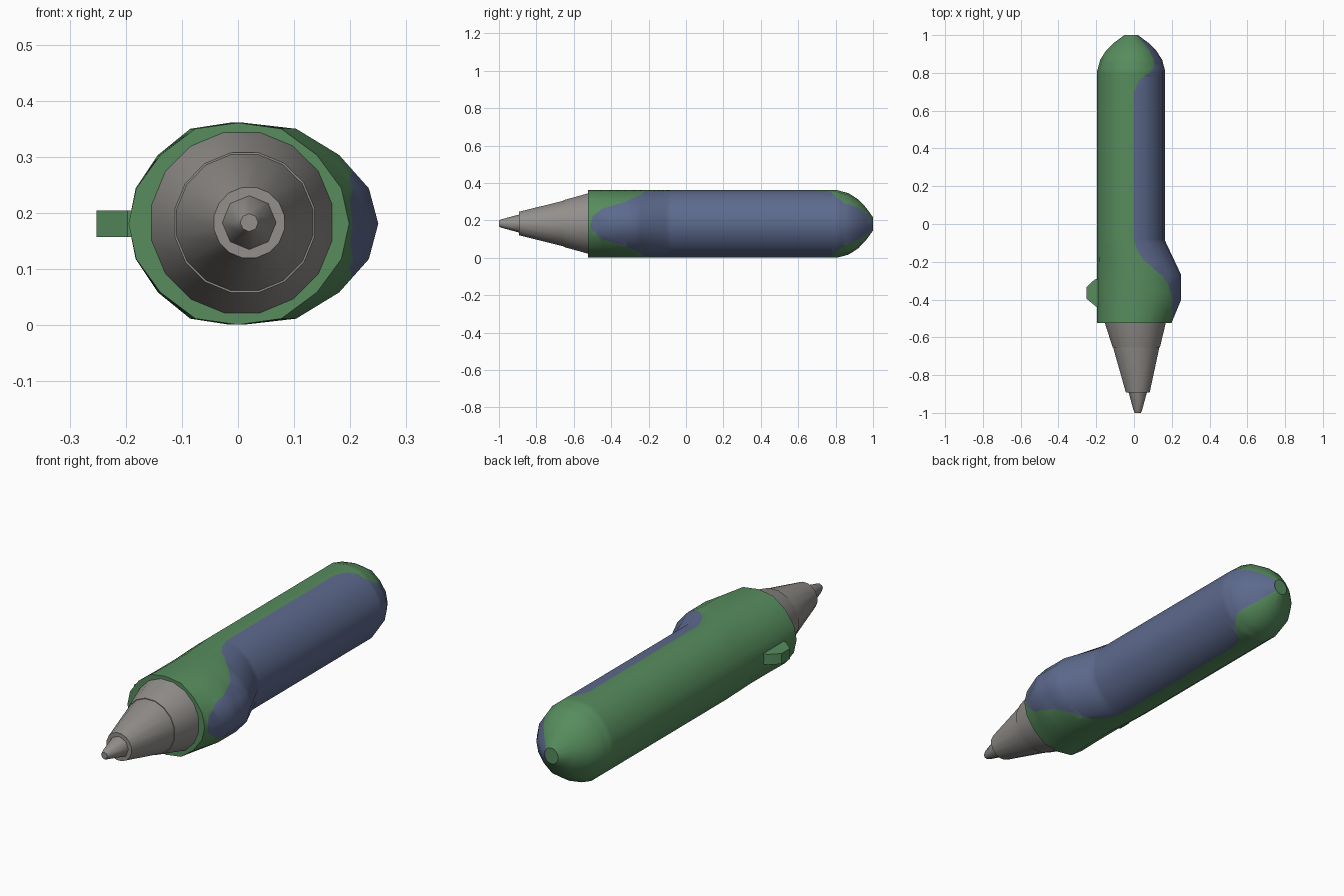
import bpy, bmesh, math

if "Cube" in bpy.data.objects:
    bpy.data.objects.remove(bpy.data.objects["Cube"])

CZ = 0.181  # height of the long axis


def material(name, rgb):
    m = bpy.data.materials.new(name)
    m.diffuse_color = (*rgb, 1)
    m.use_nodes = True
    m.node_tree.nodes["Principled BSDF"].inputs["Base Color"].default_value = m.diffuse_color
    return m


GREEN = material("green", (0.095, 0.265, 0.11))
BLUE = material("slate_blue", (0.11, 0.145, 0.27))
GREY = material("warm_grey", (0.29, 0.275, 0.26))


def finish(name, bm, mats, angle=35):
    bmesh.ops.recalc_face_normals(bm, faces=bm.faces[:])
    me = bpy.data.meshes.new(name)
    bm.to_mesh(me)
    bm.free()
    for m in mats:
        me.materials.append(m)
    me.shade_smooth()
    me.set_sharp_from_angle(angle=math.radians(angle))
    ob = bpy.data.objects.new(name, me)
    bpy.context.collection.objects.link(ob)
    return ob


def loft(bm, rings):
    """Skin closed rings of points and cap both ends."""
    vs = [[bm.verts.new(p) for p in r] for r in rings]
    n = len(vs[0])
    for a, b in zip(vs, vs[1:]):
        for i in range(n):
            bm.faces.new((a[i], a[(i + 1) % n], b[(i + 1) % n], b[i]))
    bm.faces.new(vs[0])
    bm.faces.new(vs[-1])
    return vs


def lerp(table, y):
    for (a, u), (b, v) in zip(table, table[1:]):
        if y <= b:
            return u + (v - u) * max(0, y - a) / (b - a)
    return table[-1][1]


# Body: 16-sided sections, finger bulge on the right, domed rear end
QUARTER = [(1, 0), (.93, .35), (.71, .68), (.39, .94), (0, 1)]
RIGHT = [(-.525, .198), (-.4, .25), (-.27, .25), (-.09, .165), (1, .165)]
MIDDLE = [(-.525, 0), (-.4, .01), (-.27, .01), (-.09, -.015), (1, -.015)]
DOME = [(-.525, 1), (.81, 1), (.87, .91), (.92, .73), (.96, .5), (1, .2)]
# Edge of the blue grip, in section sides counted from the right-hand point
GRIP = [(-.525, -.5), (-.51, 0), (-.5, .6), (-.45, 1.3), (-.4, 1.55),
        (-.32, 1.95), (-.27, 2.45), (-.19, 3.4), (-.14, 3.65), (-.08, 3.77),
        (.7, 3.77), (.76, 3.45), (.8, 2.5), (.85, 1.9), (.9, 1.9), (1, 2.03)]


def section(y):
    c, k = lerp(MIDDLE, y), lerp(DOME, y)
    pts = []
    for i in range(16):
        t = min(i, 16 - i)
        u, v = QUARTER[t] if t <= 4 else QUARTER[8 - t]
        rx = lerp(RIGHT, y) - c if t < 4 else -(c + .195)
        pts.append((c + u * rx * k, y, CZ + (v if i <= 8 else -v) * .18 * k))
    return pts


ys = {p[0] for tab in (RIGHT, DOME, GRIP) for p in tab}
ys |= {-.24, -.215, -.165, -.11, -.36, -.48, .73, .78, .825}
ys = sorted(ys)
bm = bmesh.new()
rings = loft(bm, [section(y) for y in ys])
f = {}
for y, ring in zip(ys, rings):
    for i, v in enumerate(ring):
        f[v] = lerp(GRIP, y) - min(i, 16 - i) + 1e-4
# cut the colour boundary into the mesh
cuts = set()
for e in bm.edges[:]:
    a, b = e.verts
    if f[a] * f[b] < 0:
        v = bmesh.utils.edge_split(e, a, f[a] / (f[a] - f[b]))[1]
        f[v] = 0
        cuts.add(v)
for face in bm.faces[:]:
    c = [v for v in face.verts if v in cuts]
    if len(c) == 2:
        bmesh.utils.face_split(face, c[0], c[1])
for face in bm.faces:
    face.material_index = int(sum(f[v] for v in face.verts) > 0)
finish("body", bm, [GREEN, BLUE])


# Nozzle and tip: round sections (y, centre x, radius)
def turned(name, profile, sides, turn=0):
    bm = bmesh.new()
    loft(bm, [[(cx + r * math.cos(math.tau * i / sides + turn), y,
                CZ + .002 + r * math.sin(math.tau * i / sides + turn))
               for i in range(sides)] for y, cx, r in profile])
    finish(name, bm, [GREY], 46 if sides < 10 else 30)


turned("nozzle_collar", [(-.5, .006, .168), (-.525, .007, .164), (-.655, .012, .127)], 16, .2)
turned("nozzle_cone", [(-.64, .012, .126), (-.66, .012, .123), (-.893, .02, .064)], 16, .2)
turned("nozzle_tip", [(-.88, .02, .051), (-.893, .02, .048), (-.985, .02, .023),
                      (-1, .02, .016)], 8)

# Side button: tapered outline extruded in height
outline = [(-.17, -.44), (-.197, -.44), (-.21, -.43), (-.252, -.395),
           (-.252, -.335), (-.21, -.295), (-.197, -.29), (-.17, -.29)]
bm = bmesh.new()
loft(bm, [[(x, y, z) for x, y in outline] for z in (.157, .205)])
finish("side_button", bm, [GREEN], 30)
